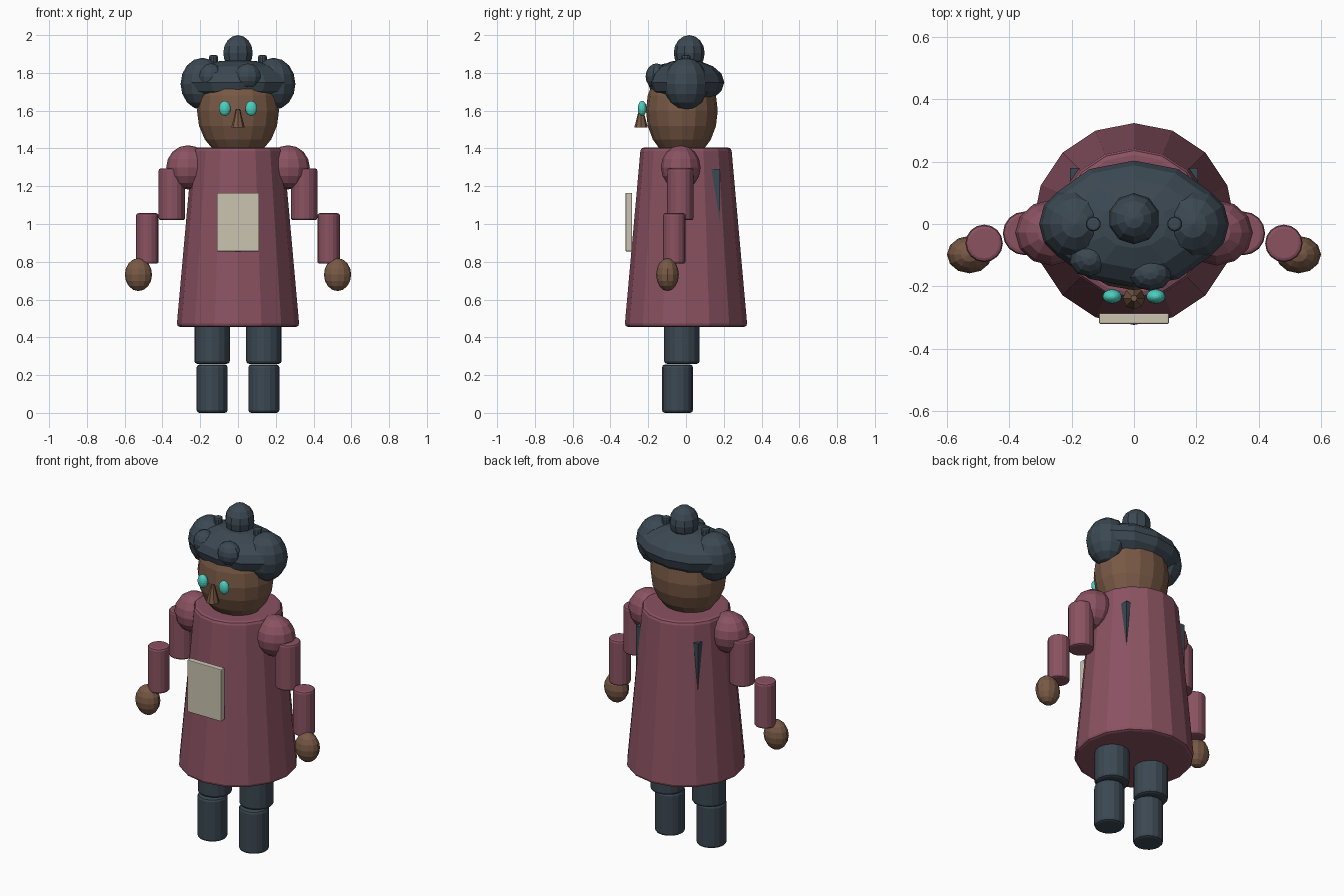
import bpy, bmesh, math
from mathutils import Matrix, Vector

if "Cube" in bpy.data.objects:
    bpy.data.objects.remove(bpy.data.objects["Cube"])


def material(name, hex_code):
    def lin(c):
        return c / 12.92 if c <= 0.04045 else ((c + 0.055) / 1.055) ** 2.4
    m = bpy.data.materials.new(name)
    m.diffuse_color = [lin(int(hex_code[i:i + 2], 16) / 255) for i in (0, 2, 4)] + [1]
    m.use_nodes = True
    m.node_tree.nodes["Principled BSDF"].inputs["Base Color"].default_value = m.diffuse_color
    return m


COAT = material("plum cloth", "8A5261")
SKIN = material("brown skin", "785945")
DARK = material("dark slate", "3B4852")
TEAL = material("teal eye", "4CCFC0")
CREAM = material("cream panel", "CBC4B0")


def finish(name, bm, mat, loc, bevel=0):
    mesh = bpy.data.meshes.new(name)
    bm.to_mesh(mesh)
    bm.free()
    mesh.materials.append(mat)
    ob = bpy.data.objects.new(name, mesh)
    ob.location = loc
    bpy.context.collection.objects.link(ob)
    if bevel:
        mod = ob.modifiers.new("soft edges", 'BEVEL')
        mod.width = bevel
        mod.segments = 2
        mod.limit_method = 'ANGLE'
        mod.angle_limit = math.radians(50)
    return ob


def ball(name, mat, loc, radii, segments=12, rings=8):
    bm = bmesh.new()
    bmesh.ops.create_uvsphere(bm, u_segments=segments, v_segments=rings, radius=1)
    bmesh.ops.scale(bm, vec=radii, verts=bm.verts)
    return finish(name, bm, mat, loc)


def tube(name, mat, x, y, z0, z1, r0, r1=None, sides=16, bevel=0.012):
    bm = bmesh.new()
    bmesh.ops.create_cone(bm, cap_ends=True, segments=sides, radius1=r0,
                          radius2=r0 if r1 is None else r1, depth=z1 - z0)
    return finish(name, bm, mat, (x, y, (z0 + z1) / 2), bevel)


def box(name, mat, lo, hi, bevel=0):
    lo, hi = Vector(lo), Vector(hi)
    bm = bmesh.new()
    bmesh.ops.create_cube(bm, size=1)
    bmesh.ops.scale(bm, vec=hi - lo, verts=bm.verts)
    return finish(name, bm, mat, (lo + hi) / 2, bevel)


# Coat, chest panel and the back pack whose corners poke through the cloth
tube("coat", COAT, 0, 0, 0.455, 1.405, 0.325, 0.24, bevel=0.018)
box("chest_panel", CREAM, (-0.112, -0.32, 0.855), (0.112, -0.286, 1.165), 0.004)
box("back_pack", DARK, (-0.205, 0.02, 0.85), (0.205, 0.18, 1.29))

# Head and face
ball("head", SKIN, (0, -0.022, 1.6), (0.217, 0.19, 0.26), 16, 10)
tube("nose", SKIN, 0, -0.238, 1.51, 1.61, 0.036, 0.01, sides=8, bevel=0)

# Hair cap and buns
ball("hair_cap", DARK, (0, 0, 1.75), (0.285, 0.203, 0.12))
ball("top_bun", DARK, (0, 0.017, 1.905), (0.082, 0.082, 0.095), 10, 8)
ball("fringe_bun_left", DARK, (-0.143, -0.11, 1.78), (0.065, 0.06, 0.07), 10, 8)
ball("fringe_bun_right", DARK, (0.052, -0.156, 1.782), (0.072, 0.058, 0.068), 10, 8)

# Mirrored parts
for s, side in ((-1, "left"), (1, "right")):
    ball(f"eye_{side}", TEAL, (s * 0.07, -0.232, 1.612), (0.031, 0.023, 0.04), 16, 10)
    ball(f"side_bun_{side}", DARK, (s * 0.188, 0, 1.742), (0.116, 0.118, 0.138))
    tube(f"hair_pin_{side}", DARK, s * 0.13, 0, 1.80, 1.894, 0.024, sides=10, bevel=0.008)
    ball(f"shoulder_{side}", COAT, (s * 0.265, -0.028, 1.3), (0.115, 0.105, 0.117))
    tube(f"upper_arm_{side}", COAT, s * 0.35, -0.03, 1.02, 1.295, 0.07)
    tube(f"forearm_{side}", COAT, s * 0.48, -0.062, 0.79, 1.057, 0.06)
    ball(f"hand_{side}", SKIN, (s * 0.527, -0.098, 0.732), (0.072, 0.06, 0.087))
    tube(f"upper_leg_{side}", DARK, s * 0.137, -0.022, 0.26, 0.52, 0.094, bevel=0.015)
    tube(f"lower_leg_{side}", DARK, s * 0.137, -0.045, 0.0, 0.256, 0.082, bevel=0.015)
